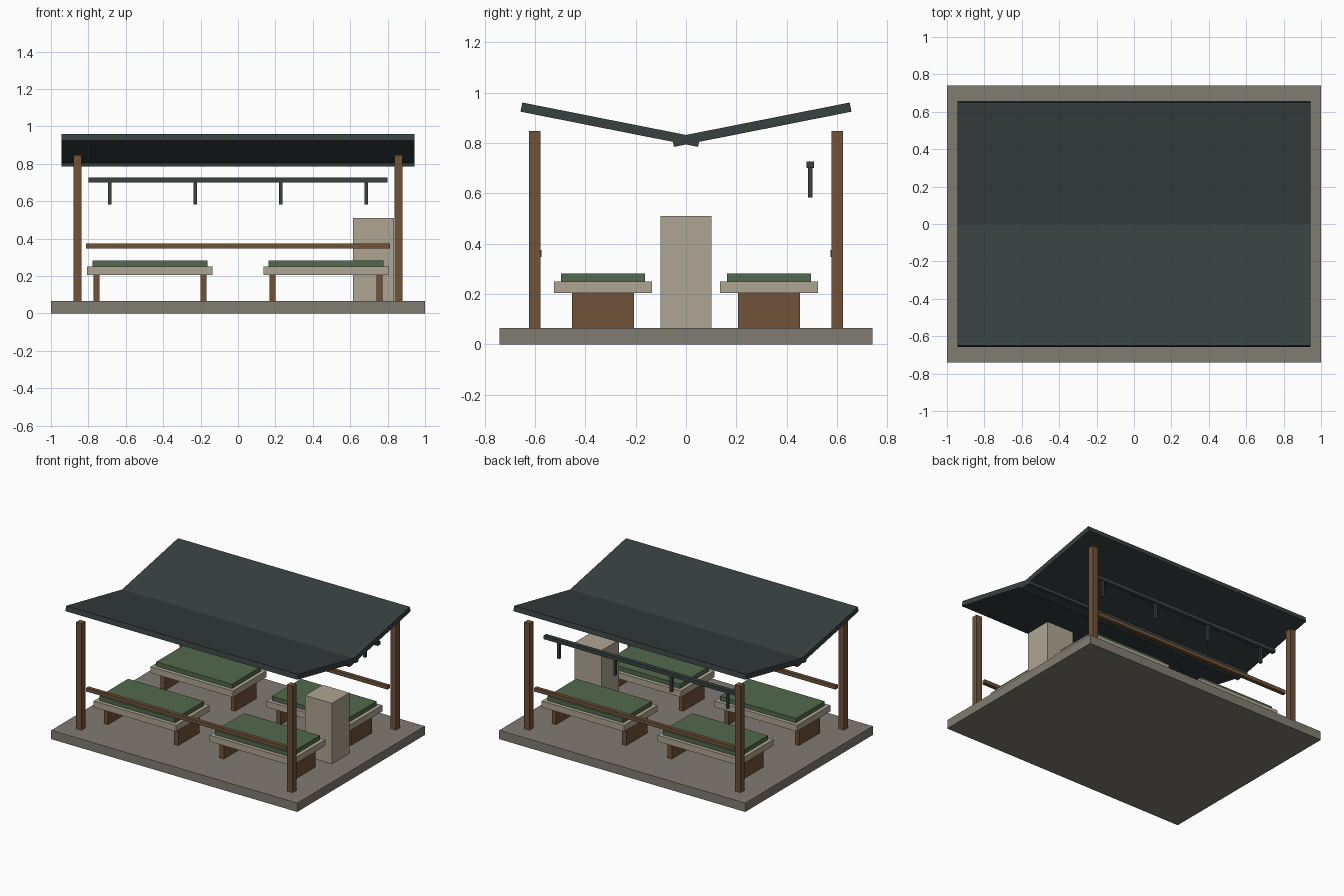
import bpy
from math import radians

if "Cube" in bpy.data.objects:
    bpy.data.objects.remove(bpy.data.objects["Cube"])


def material(name, rgb):
    m = bpy.data.materials.new(name)
    m.diffuse_color = (*rgb, 1)
    m.use_nodes = True
    m.node_tree.nodes["Principled BSDF"].inputs["Base Color"].default_value = m.diffuse_color
    return m


STONE = material("stone", (0.22, 0.20, 0.17))
WOOD = material("wood", (0.16, 0.085, 0.04))
CREAM = material("cream", (0.43, 0.38, 0.29))
GREEN = material("green", (0.085, 0.14, 0.075))
SLATE = material("slate", (0.04, 0.052, 0.052))


def box(name, center, size, mat, tilt=0):
    bpy.ops.mesh.primitive_cube_add(size=1, location=center)
    o = bpy.context.object
    o.name = name
    o.scale = size
    o.rotation_euler.x = radians(tilt)
    bpy.ops.object.transform_apply(location=False, rotation=True, scale=True)
    o.data.materials.append(mat)
    return o


def span(name, x, y, z0, z1, w, d, mat):
    # Upright box between two heights
    return box(name, (x, y, (z0 + z1) / 2), (w, d, z1 - z0), mat)


FLOOR = 0.065
span("floor_slab", 0, 0, 0, FLOOR, 2, 1.48, STONE)

for sy in (-1, 1):
    # Butterfly roof wing, overlapping its twin at the valley
    box("roof_wing", (0, sy * 0.301, 0.8725), (1.885, 0.719, 0.037), SLATE, sy * 11.2)
    # Side rail inside the posts
    span("side_rail", 0, sy * 0.587, 0.347, 0.374, 1.626, 0.027, WOOD)
    for sx in (-1, 1):
        span("corner_post", sx * 0.858, sy * 0.601, FLOOR, 0.847, 0.045, 0.045, WOOD)
        # Counter table with two panel legs and a green top
        cx, cy = sx * 0.471, sy * 0.33
        span("table_slab", cx, cy, 0.204, 0.25, 0.67, 0.388, CREAM)
        span("table_mat", cx, cy, 0.25, 0.282, 0.616, 0.334, GREEN)
        for k in (-1, 1):
            span("table_leg", cx + k * 0.286, cy, FLOOR, 0.204, 0.033, 0.245, WOOD)

# Cabinet at the right end of the aisle
span("cabinet", 0.725, 0, FLOOR, 0.51, 0.22, 0.204, CREAM)

# Hanging bar with hooks on the back side
span("hanging_bar", 0, 0.494, 0.70, 0.727, 1.6, 0.03, SLATE)
for i in range(4):
    span("bar_hook", -0.685 + i * 0.457, 0.494, 0.583, 0.70, 0.018, 0.018, SLATE)
